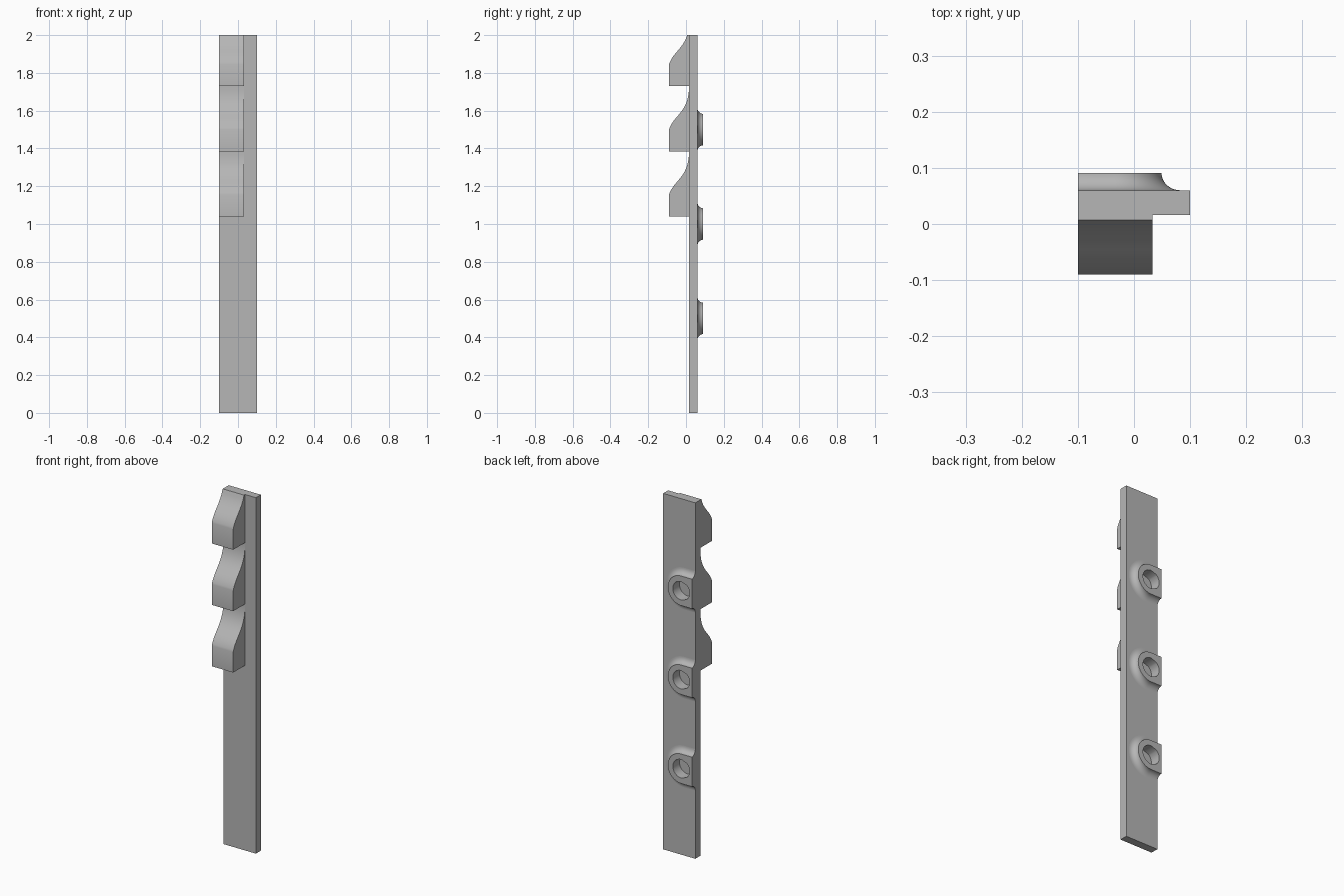
import bpy, bmesh
from math import sin, cos, pi, atan2, radians

cube = bpy.data.objects.get("Cube")
if cube:
    bpy.data.objects.remove(cube, do_unlink=True)

LEFT, RIGHT = -0.1, 0.1            # strip edges in x
FRONT, BACK, TOP = 0.016, 0.06, 2.0
BOSS_Y, BOSS_X = 0.091, -0.034     # boss face depth and hole centre
BOSS_R, HOLE_R, FILLET = 0.083, 0.052, 0.034
HOLE_FLOOR = 0.032

grey = bpy.data.materials.new("plain grey")
grey.use_nodes = True
colour = (0.47, 0.47, 0.47, 1)
grey.diffuse_color = colour
grey.node_tree.nodes["Principled BSDF"].inputs["Base Color"].default_value = colour


def make_object(name, bm):
    bmesh.ops.recalc_face_normals(bm, faces=bm.faces)
    mesh = bpy.data.meshes.new(name)
    bm.to_mesh(mesh)
    bm.free()
    mesh.materials.append(grey)
    obj = bpy.data.objects.new(name, mesh)
    bpy.context.collection.objects.link(obj)
    return obj


def prism(name, profile, x0, x1):
    """Extrude a (y, z) profile along x."""
    bm = bmesh.new()
    face = bm.faces.new([bm.verts.new((x0, y, z)) for y, z in profile])
    new = bmesh.ops.extrude_face_region(bm, geom=[face])["geom"]
    verts = [v for v in new if isinstance(v, bmesh.types.BMVert)]
    bmesh.ops.translate(bm, verts=verts, vec=(x1 - x0, 0, 0))
    return make_object(name, bm)


def smooth(obj):
    bpy.ops.object.select_all(action="DESELECT")
    obj.select_set(True)
    bpy.context.view_layer.objects.active = obj
    bpy.ops.object.shade_smooth_by_angle(angle=radians(30))


# Flat backing strip
strip = prism("backing_strip", [(FRONT, 0), (BACK, 0), (BACK, TOP), (FRONT, TOP)], LEFT, RIGHT)


# Hooked teeth: upright nose, then an S-shaped ramp running into the strip
def ramp(t):
    """Cubic curve from the nose to the strip, as (y, height)."""
    pts = [(-0.09, 0.115), (-0.064, 0.195), (0.016, 0.205), (0.016, 0.345)]
    w = [(1 - t) ** 3, 3 * t * (1 - t) ** 2, 3 * t * t * (1 - t), t ** 3]
    return [sum(k * p[i] for k, p in zip(w, pts)) for i in (0, 1)]


for i in range(3):
    base = 1.04 + 0.345 * i
    profile = [(FRONT, base), (-0.09, base)]
    for k in range(25):
        y, h = ramp(k / 24)
        if base + h >= TOP:        # the highest tooth is cut level with the strip
            profile += [(y, TOP), (FRONT, TOP)]
            break
        profile.append((y, base + h))
    smooth(prism(f"tooth_{i + 1}", profile, LEFT, 0.033))


# Filleted bosses with blind holes on the back
def outline(r):
    """D-shaped outline: round toward +x, cut flat at the strip edge."""
    pts = [(BOSS_X + r * cos(a), r * sin(a)) for a in (pi * (k / 32 - 0.5) for k in range(33))]
    return pts + [(LEFT, r * (1 - k / 4)) for k in range(9)]


def boss(name, z):
    rings = []
    for k in range(11):
        a = pi / 2 * (1 - k / 10)
        y = BOSS_Y - (BOSS_Y - BACK) * sin(a)
        rings.append([(x, y, z + h) for x, h in outline(BOSS_R + FILLET * (1 - cos(a)))])
    angles = [atan2(h, x - BOSS_X) for x, h in outline(BOSS_R)]
    for y in (BOSS_Y, HOLE_FLOOR):
        rings.append([(BOSS_X + HOLE_R * cos(a), y, z + HOLE_R * sin(a)) for a in angles])
    bm = bmesh.new()
    loops = [[bm.verts.new(p) for p in ring] for ring in rings]
    for lower, upper in zip(loops, loops[1:]):
        for j in range(len(lower)):
            n = (j + 1) % len(lower)
            bm.faces.new((lower[j], lower[n], upper[n], upper[j]))
    bm.faces.new(loops[-1])        # hole floor
    smooth(make_object(name, bm))


cutters = []
for i in range(3):
    z = 0.5 * (i + 1)
    boss(f"boss_{i + 1}", z)
    # Matching pocket in the strip, just clear of the hole lining
    pocket = [(BOSS_X + (HOLE_R + 0.001) * cos(k * pi / 24),
               z + (HOLE_R + 0.001) * sin(k * pi / 24)) for k in range(48)]
    bm = bmesh.new()
    face = bm.faces.new([bm.verts.new((x, HOLE_FLOOR - 0.001, h)) for x, h in pocket])
    new = bmesh.ops.extrude_face_region(bm, geom=[face])["geom"]
    bmesh.ops.translate(bm, verts=[v for v in new if isinstance(v, bmesh.types.BMVert)], vec=(0, 0.1, 0))
    cutter = make_object(f"pocket_cutter_{i + 1}", bm)
    cutters.append(cutter)
    mod = strip.modifiers.new("pocket", "BOOLEAN")
    mod.operation, mod.solver, mod.object = "DIFFERENCE", "EXACT", cutter

# Apply the pockets, then drop the helpers
bpy.ops.object.select_all(action="DESELECT")
strip.select_set(True)
bpy.context.view_layer.objects.active = strip
for mod in list(strip.modifiers):
    bpy.ops.object.modifier_apply(modifier=mod.name)
for cutter in cutters:
    bpy.data.objects.remove(cutter, do_unlink=True)
